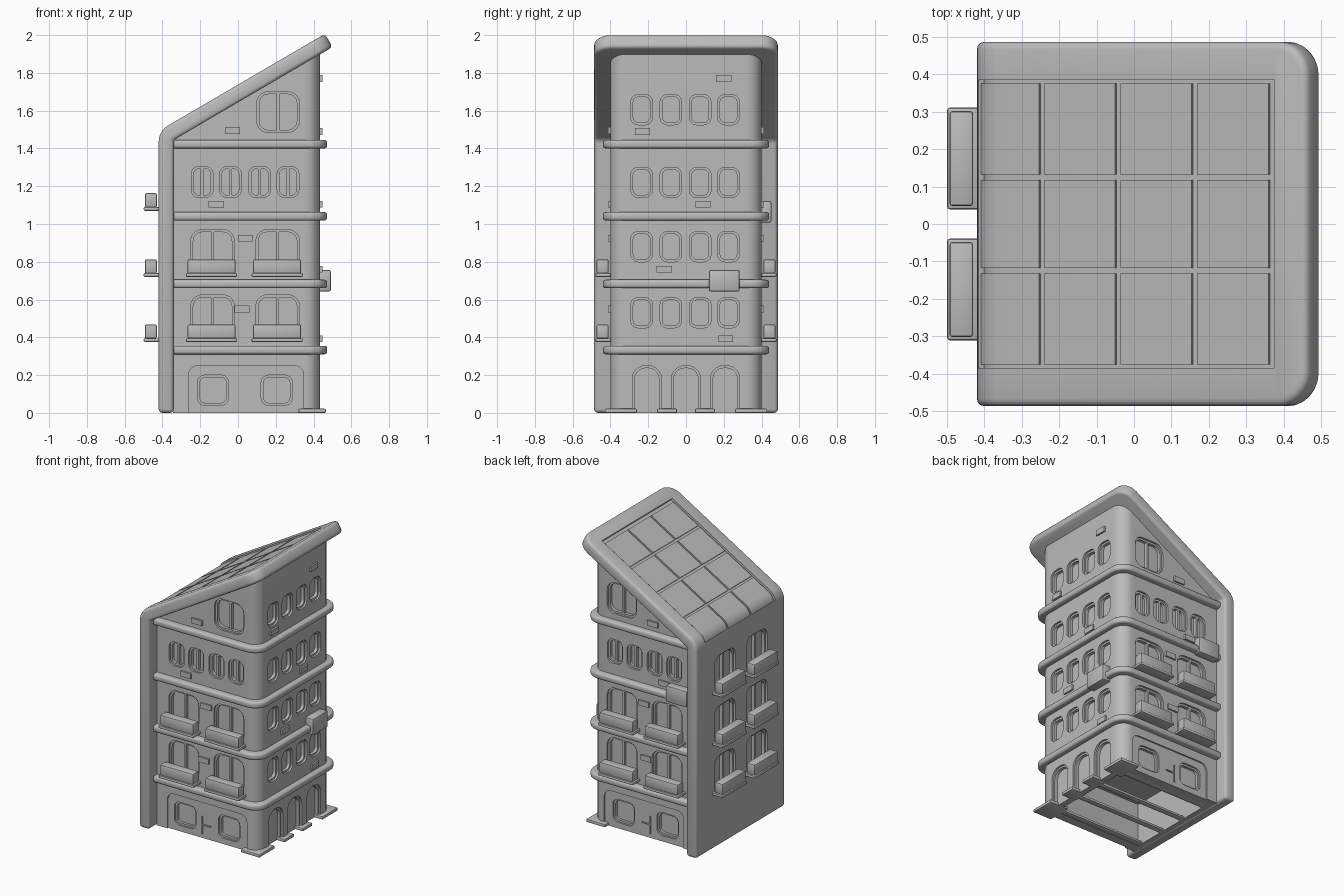
import bpy, bmesh
from math import cos, sin, tan, radians, pi
from mathutils import Vector

if "Cube" in bpy.data.objects:
    bpy.data.objects.remove(bpy.data.objects["Cube"])

grey = bpy.data.materials.new("plain_grey")
grey.use_nodes = True
grey.diffuse_color = (0.5, 0.5, 0.5, 1)
grey.node_tree.nodes["Principled BSDF"].inputs["Base Color"].default_value = (0.5, 0.5, 0.5, 1)

# Wall frames: (u, out, z) measured on each wall
WALLS = {
    "front": lambda u, o, z: (u, -0.4 - o, z),
    "back": lambda u, o, z: (u, 0.4 + o, z),
    "right": lambda u, o, z: (0.435 + o, u, z),
    "left": lambda u, o, z: (-0.42 - o, u, z),
}


def loft(bm, rings):
    """Skin a row of equal rings and cap both ends."""
    rows = [[bm.verts.new(p) for p in ring] for ring in rings]
    n = len(rows[0])
    for a, b in zip(rows, rows[1:]):
        for i in range(n):
            bm.faces.new((a[i], a[(i + 1) % n], b[(i + 1) % n], b[i]))
    bm.faces.new(rows[0])
    bm.faces.new(rows[-1])


def finish(bm, name, bevel=0, segments=3):
    bmesh.ops.recalc_face_normals(bm, faces=bm.faces)
    mesh = bpy.data.meshes.new(name)
    bm.to_mesh(mesh)
    bm.free()
    mesh.materials.append(grey)
    obj = bpy.data.objects.new(name, mesh)
    bpy.context.collection.objects.link(obj)
    if bevel:
        mod = obj.modifiers.new("bevel", "BEVEL")
        mod.width, mod.segments, mod.angle_limit = bevel, segments, radians(35)
        apply(obj)
    return obj


def apply(obj):
    bpy.context.view_layer.update()
    deps = bpy.context.evaluated_depsgraph_get()
    mesh = bpy.data.meshes.new_from_object(obj.evaluated_get(deps))
    obj.modifiers.clear()
    obj.data = mesh


def cut(obj, bm):
    cutter = finish(bm, "cutter")
    mod = obj.modifiers.new("cut", "BOOLEAN")
    mod.operation, mod.solver, mod.object = "DIFFERENCE", "EXACT", cutter
    apply(obj)
    bpy.data.objects.remove(cutter)


def rounded(u, w, z0, z1, r, rb):
    """Outline with top corner radius r and bottom corner radius rb."""
    pts = []
    for k, (sx, top) in enumerate([(1, 1), (-1, 1), (-1, 0), (1, 0)]):
        rad = max(r if top else rb, 0.003)
        cx, cz = u + sx * (w / 2 - rad), (z1 - rad if top else z0 + rad)
        for i in range(6):
            a = (k + i / 5) * pi / 2
            pts.append((cx + rad * cos(a), cz + rad * sin(a)))
    return pts


def recess(bm, wall, u, w, z0, z1, r, rb, frame=0.013, d1=0.013, d2=0.034):
    f = WALLS[wall]
    outer = rounded(u, w, z0, z1, r, rb)
    rings = [(outer, 0.02), (outer, -d1)]
    if frame:
        inner = rounded(u, w - 2 * frame, z0 + frame, z1 - frame, r - frame, rb - frame)
        rings += [(inner, -d1), (inner, -d2)]
    loft(bm, [[f(a, o, z) for a, z in ring] for ring, o in rings])


def box(bm, wall, u, w, z0, z1, o0, o1):
    f = WALLS[wall]
    loft(bm, [[f(u + s * w / 2, o, z) for s, z in ((-1, z0), (1, z0), (1, z1), (-1, z1))]
              for o in (o0, o1)])


def plan(x0, x1, half, r):
    """Floor outline, rounded at the +x corners."""
    arc = [(x1 - r + r * cos(i * pi / 16), half - r + r * sin(i * pi / 16)) for i in range(9)]
    return [(x0, -half)] + [(x, -y) for x, y in reversed(arc)] + arc + [(x0, half)]


# Main body, hollow at street level, with a sloping top
SLOPE = tan(radians(30.3))
bm = bmesh.new()
shape = plan(-0.345, 0.435, 0.4, 0.08)
loft(bm, [[(x, y, 0) for x, y in shape],
          [(x, y, 1.46 + SLOPE * (x + 0.34)) for x, y in shape]])
body = finish(bm, "main_body")
bm = bmesh.new()
loft(bm, [[(x, y, z) for x, y in plan(-0.31, 0.36, 0.33, 0.04)] for z in (-0.1, 0.3)])
cut(body, bm)

# Shop front panels, then windows and arches
bm = bmesh.new()
for wall in ("front", "back"):
    recess(bm, wall, 0.043, 0.61, -0.03, 0.25, 0.05, 0, frame=0, d1=0.01)
cut(body, bm)

bm, bars = bmesh.new(), bmesh.new()
for wall in ("front", "back"):
    wide = [(u, 0.23, z, z + 0.235, 0.06) for u in (-0.135, 0.21) for z in (0.39, 0.735)]
    wide += [(u, 0.115, 1.14, 1.305, 0.04) for u in (-0.19, -0.04, 0.115, 0.265)]
    wide += [(0.212, 0.225, 1.485, 1.7, 0.06)]
    for u, w, z0, z1, r in wide:
        recess(bm, wall, u, w, z0, z1, r, r)
        box(bars, wall, u, 0.016, z0 + 0.005, z1 - 0.005, -0.045, -0.013)
    for u in (-0.132, 0.205):
        recess(bm, wall, u, 0.165, 0.04, 0.2, 0.04, 0.04, d1=0.022, d2=0.04)
for u in (-0.235, -0.08, 0.075, 0.225):
    for z in (0.45, 0.8, 1.14, 1.525):
        recess(bm, "right", u, 0.115, z, z + 0.16, 0.04, 0.04)
for u in (-0.207, 0, 0.207):
    recess(bm, "right", u, 0.155, -0.03, 0.25, 0.07, 0)
cut(body, bm)

# Wall slab and roof as one bent sheet
R, CX = 0.1, -0.32
NORMAL = Vector((-sin(radians(30.3)), cos(radians(30.3))))
CZ = 1.539 + SLOPE * (CX + 0.34) - R / NORMAL.y


def on_slope(x, depth):
    return tuple(Vector((x, 1.539 + SLOPE * (x + 0.34))) - NORMAL * depth)


def bend(depth, start):
    angles = [radians(start + (120.3 - start) * i / 6) for i in range(7)]
    return [(CX + (R - depth) * cos(a), CZ + (R - depth) * sin(a)) for a in angles]


def strip(bm, x0, x1, d0, d1, y0, y1):
    """Layer following the roof; x0 None starts round the bend."""
    a, b = [(bend(d, 165) if x0 is None else [on_slope(x0, d)]) + [on_slope(x1, d)]
            for d in (d0, d1)]
    loft(bm, [[(x, y, z) for x, z in a + b[::-1]] for y in (y0, y1)])


bm = bmesh.new()
profile = [(-0.34, 0), (-0.42, 0)] + bend(0, 180)
profile += [on_slope(0.46, 0), on_slope(0.46, 0.081), (-0.34, 1.445)]
loft(bm, [[(x, y, z) for x, z in profile] for y in (-0.487, 0.487)])
ends = [e for e in bm.edges if all(v.co.x > 0.44 for v in e.verts)
        and e.verts[0].co.y * e.verts[1].co.y > 0]
bmesh.ops.recalc_face_normals(bm, faces=bm.faces)
bmesh.ops.bevel(bm, geom=ends, offset=0.09, segments=6, profile=0.5, affect="EDGES")
roof = finish(bm, "wall_slab_and_roof", 0.02)

bm = bmesh.new()
strip(bm, None, 0.375, -0.06, 0.016, -0.385, 0.385)
for u in (-0.175, 0.175):
    for z in (0.39, 0.735, 1.085):
        recess(bm, "left", u, 0.23, z, z + 0.235, 0.06, 0.06)
        box(bars, "left", u, 0.016, z + 0.005, z + 0.23, -0.045, -0.013)
cut(roof, bm)
finish(bars, "window_bars")

# Roof panels
bm = bmesh.new()
for x0, x1 in ((None, -0.258), (-0.245, -0.055), (-0.04, 0.15), (0.165, 0.355)):
    for y0, y1 in ((-0.375, -0.132), (-0.118, 0.118), (0.132, 0.375)):
        strip(bm, x0, x1, 0.008, 0.02, y0, y1)
finish(bm, "roof_panels")

# Floor bands
for i, z in enumerate((0.31, 0.66, 1.018, 1.4)):
    bm = bmesh.new()
    loft(bm, [[(x, y, h) for x, y in plan(-0.36, 0.472, 0.44, 0.1)] for h in (z, z + 0.045)])
    finish(bm, f"floor_band_{i + 1}", 0.015)

# Planters on trays
bm = bmesh.new()
spots = [(w, u, z) for w in ("front", "back") for u in (-0.14, 0.207) for z in (0.375, 0.72)]
spots += [("left", u, z) for u in (-0.175, 0.175) for z in (0.375, 0.72, 1.07)]
for wall, u, z in spots:
    box(bm, wall, u, 0.272, z, z + 0.02, -0.01, 0.08)
    box(bm, wall, u, 0.254, z + 0.018, z + 0.093, 0.01, 0.073)
finish(bm, "planters", 0.008, 2)

# Wall bricks and street door fittings
bm = bmesh.new()
for wall in ("front", "back"):
    for u, z in ((-0.03, 1.495), (-0.115, 1.105), (0.04, 0.925), (0.022, 0.55)):
        box(bm, wall, u, 0.08, z - 0.018, z + 0.018, -0.01, 0.012)
    box(bm, wall, 0, 0.008, 0.03, 0.15, -0.02, -0.003)
    box(bm, wall, 0.035, 0.06, 0.09, 0.098, -0.02, -0.003)
for u, z in ((0.2, 1.77), (-0.23, 1.49), (0.09, 1.105), (-0.115, 0.76), (0.21, 0.393)):
    box(bm, "right", u, 0.08, z - 0.018, z + 0.018, -0.01, 0.012)
finish(bm, "wall_bricks_and_door_fittings")

# Air units
bm = bmesh.new()
box(bm, "right", 0.203, 0.163, 0.643, 0.757, -0.01, 0.057)
box(bm, "back", -0.24, 0.163, 1.008, 1.122, -0.01, 0.052)
finish(bm, "air_units", 0.01, 2)

# Feet and the strips joining them underneath
bm = bmesh.new()
for s in (-1, 1):
    box(bm, "right", s * 0.1, 0.105, 0, 0.022, -0.08, 0.03)
    box(bm, "right", s * 0.345, 0.17, 0, 0.022, -0.115, 0.03)
    for u in (0.1, 0.31):
        box(bm, "right", s * u, 0.04, 0, 0.018, -0.78, -0.07)
finish(bm, "feet_and_strips", 0.006, 2)

# Smooth shading with sharp edges kept
bpy.ops.object.select_all(action="DESELECT")
for obj in bpy.context.collection.objects:
    if obj.type == "MESH":
        obj.select_set(True)
        bpy.context.view_layer.objects.active = obj
bpy.ops.object.shade_smooth_by_angle(angle=radians(35))
